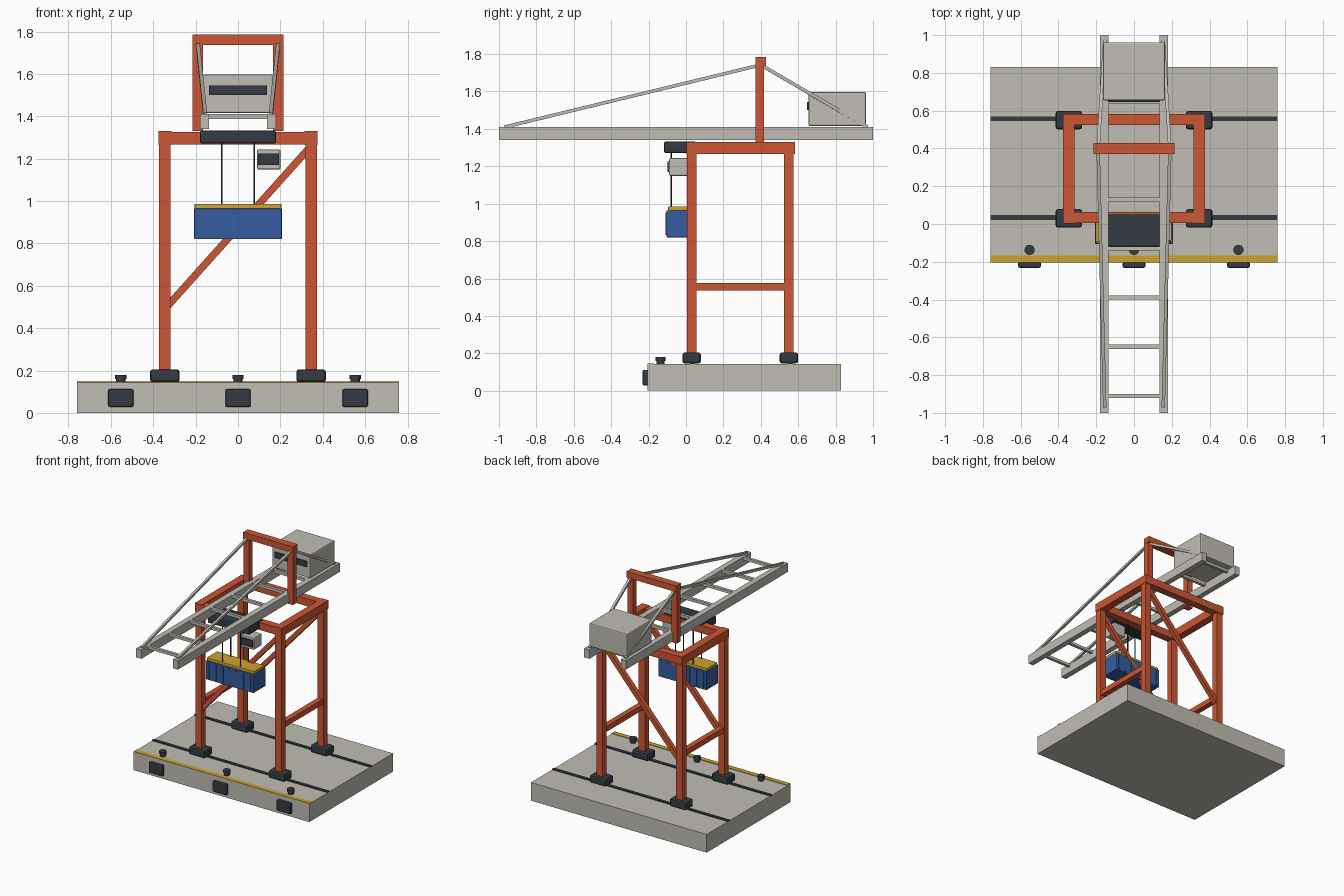
import bpy, bmesh
from mathutils import Vector, Matrix

if "Cube" in bpy.data.objects:
    bpy.data.objects.remove(bpy.data.objects["Cube"])


def material(name, rgb):
    m = bpy.data.materials.new(name)
    lin = [((c / 255 + 0.055) / 1.055) ** 2.4 for c in rgb]
    m.diffuse_color = (*lin, 1)
    m.use_nodes = True
    m.node_tree.nodes["Principled BSDF"].inputs["Base Color"].default_value = m.diffuse_color
    return m


CONCRETE = material("pale grey", (192, 189, 180))
ORANGE = material("orange red", (204, 86, 51))
DARK = material("dark slate", (52, 59, 66))
BLUE = material("container blue", (53, 93, 160))
YELLOW = material("safety yellow", (204, 164, 46))


def finish(name, bm, mat, bevel=0):
    mesh = bpy.data.meshes.new(name)
    bm.to_mesh(mesh)
    bm.free()
    mesh.materials.append(mat)
    ob = bpy.data.objects.new(name, mesh)
    bpy.context.collection.objects.link(ob)
    if bevel:
        mod = ob.modifiers.new("bevel", 'BEVEL')
        mod.width, mod.segments = bevel, 2
    return ob


def box(name, x, y, z, mat, bevel=0):
    """Box from (min, max) ranges."""
    bm = bmesh.new()
    lo, hi = Vector((x[0], y[0], z[0])), Vector((x[1], y[1], z[1]))
    size = hi - lo
    bmesh.ops.create_cube(bm, size=1, matrix=Matrix.Translation((lo + hi) / 2)
                          @ Matrix.Diagonal((*size, 1)))
    return finish(name, bm, mat, bevel)


def bar(name, a, b, w, mat, sides=4):
    """Straight bar of width w between two points."""
    a, b = Vector(a), Vector(b)
    d = b - a
    bm = bmesh.new()
    mtx = Matrix.Translation((a + b) / 2) @ d.to_track_quat('Z', 'Y').to_matrix().to_4x4()
    if sides == 4:
        bmesh.ops.create_cube(bm, size=1, matrix=mtx @ Matrix.Diagonal((w, w, d.length, 1)))
    else:
        bmesh.ops.create_cone(bm, cap_ends=True, segments=sides, radius1=w / 2,
                              radius2=w / 2, depth=d.length, matrix=mtx)
    return finish(name, bm, mat)


def around(c, w):
    return (c - w / 2, c + w / 2)


# Quay with rails, edge stripe, fenders and bollards
box("quay", (-.76, .76), (-.205, .83), (0, .142), CONCRETE)
box("edge_stripe", (-.76, .76), (-.205, -.168), (.141, .146), YELLOW)
for y in (.035, .557):
    box("crane_rail", (-.76, .76), around(y, .025), (.14, .149), DARK)
for x in (-.553, 0, .553):
    box("fender", around(x, .12), (-.232, -.2), (.028, .112), DARK, .008)
    bar("bollard_post", (x, -.137, .14), (x, -.137, .165), .044, DARK, 16)
    bar("bollard_cap", (x, -.137, .16), (x, -.137, .18), .054, DARK, 16)

# Portal legs, wheel bogies and side beams
for x in (-.345, .345):
    for y in (.03, .55):
        box("leg", around(x, .054), around(y, .05), (.19, 1.28), ORANGE)
        box("bogie", around(x, .14), around(y, .098), (.146, .205), DARK, .012)
    box("side_top_beam", around(x, .06), (.003, .583), (1.265, 1.33), ORANGE)
    box("side_low_beam", around(x, .042), (.05, .53), (.535, .577), ORANGE)
for y in (.035, .553):
    box("cross_top_beam", (-.345, .345), around(y, .058), (1.267, 1.326), ORANGE)
for y in (.03, .55):
    bar("diagonal_brace", (-.345, y, .49), (.345, y, 1.26), .034, ORANGE)

# Upper mast frame
for x in (-.19, .19):
    box("mast_post", around(x, .048), around(.395, .045), (1.33, 1.75), ORANGE)
box("mast_beam", (-.215, .215), around(.4, .058), (1.737, 1.785), ORANGE)

# Boom girders, rungs and stays
for s in (-1, 1):
    box("boom_girder", around(s * .158, .044), (-1, 1), (1.34, 1.41), CONCRETE)
    bar("front_stay", (s * .19, .4, 1.742), (s * .155, -.97, 1.41), .018, CONCRETE)
    bar("rear_stay", (s * .19, .4, 1.742), (s * .155, .97, 1.41), .018, CONCRETE)
for i in range(8):
    box("boom_rung", (-.14, .14), around(-.91 + i * .26, .022), (1.388, 1.41), CONCRETE)

# Machinery house with window strip
box("machinery_house", (-.165, .165), (.655, .962), (1.415, 1.598), CONCRETE, .008)
box("house_window", (-.138, .138), (.647, .656), (1.5, 1.545), DARK)

# Trolley, operator cab, hoist ropes
box("trolley", (-.18, .18), (-.118, .055), (1.272, 1.332), DARK, .008)
box("operator_cab", (.09, .2), (-.09, .01), (1.148, 1.244), CONCRETE, .008)
box("cab_window", (.095, .194), (-.098, -.089), (1.17, 1.225), DARK)
for x in (-.077, .077):
    for y in (-.08, .02):
        bar("hoist_rope", (x, y, .98), (x, y, 1.28), .008, DARK, 8)

# Spreader and ribbed container
box("spreader", (-.205, .205), (-.095, .035), (.963, .986), YELLOW, .003)
box("container", (-.207, .207), (-.105, .045), (.82, .964), BLUE, .004)
for i in range(7):
    x = -.18 + i * .06
    for y in (-.106, .046):
        box("container_rib", around(x, .012), around(y, .006), (.832, .952), BLUE)
